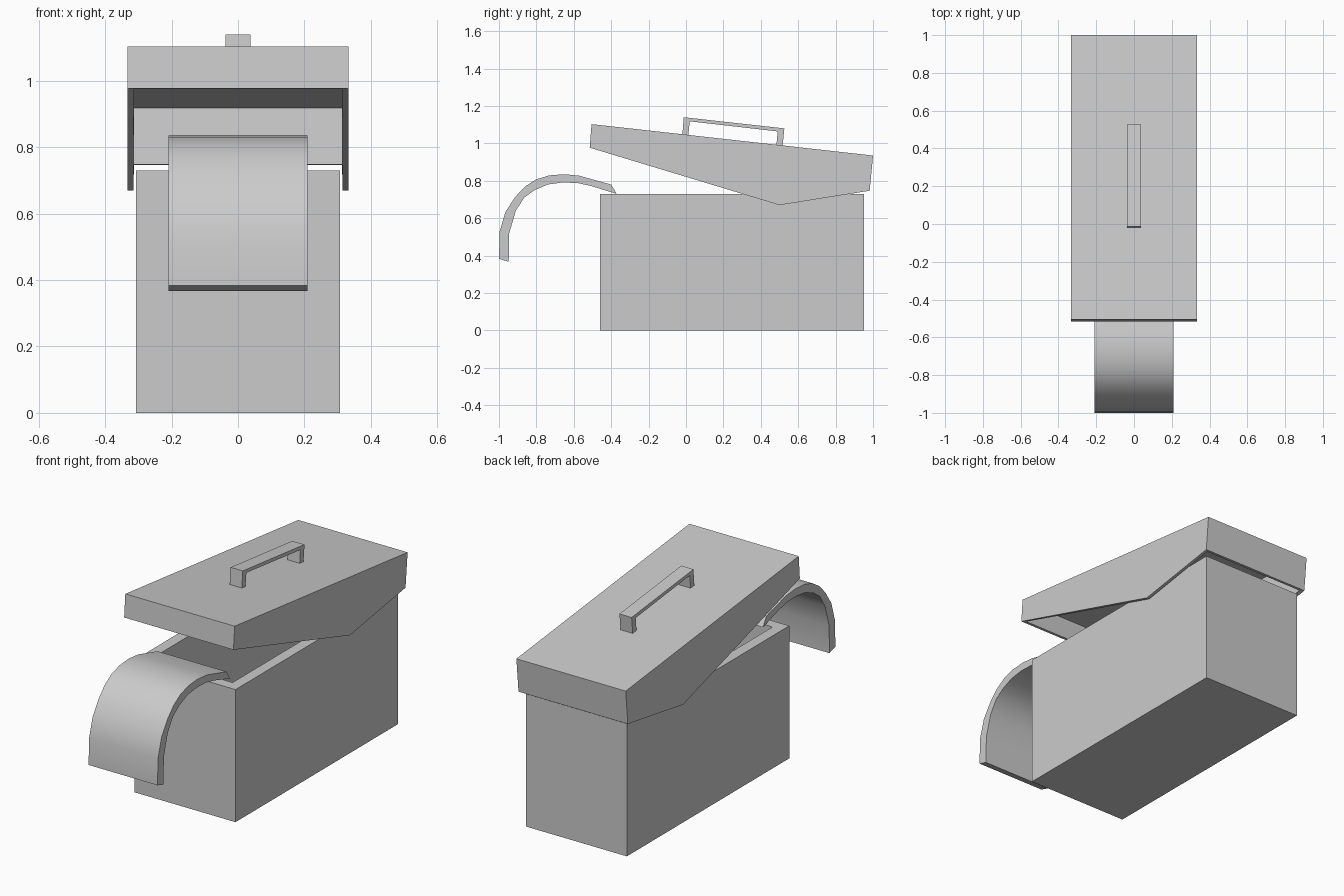
import bpy, bmesh

if "Cube" in bpy.data.objects:
    bpy.data.objects.remove(bpy.data.objects["Cube"])


def prism(name, profile, half_width, open_edges=(), smooth=False):
    """Extrude a (y, z) profile across x; open_edges lists profile edges left without a face."""
    n = len(profile)
    bm = bmesh.new()
    left = [bm.verts.new((-half_width, y, z)) for y, z in profile]
    right = [bm.verts.new((half_width, y, z)) for y, z in profile]
    bm.faces.new(left)
    bm.faces.new(right[::-1])
    walls = []
    for i in range(n):
        j = (i + 1) % n
        walls.append(bm.faces.new((left[j], left[i], right[i], right[j])))
    bmesh.ops.recalc_face_normals(bm, faces=bm.faces[:])
    if open_edges:
        bmesh.ops.delete(bm, geom=[walls[i] for i in open_edges], context='FACES_ONLY')
    mesh = bpy.data.meshes.new(name)
    bm.to_mesh(mesh)
    bm.free()
    obj = bpy.data.objects.new(name, mesh)
    bpy.context.collection.objects.link(obj)
    if smooth:
        bpy.ops.object.select_all(action='DESELECT')
        obj.select_set(True)
        bpy.context.view_layer.objects.active = obj
        bpy.ops.object.shade_smooth_by_angle(angle=0.6)
    return obj


def hollow(obj, thickness):
    mod = obj.modifiers.new("wall", 'SOLIDIFY')
    mod.thickness = thickness
    mod.offset = -1
    mod.use_even_offset = True


# open-topped bin
bin_box = prism("bin_body", [(-0.46, 0), (0.953, 0), (0.953, 0.73), (-0.46, 0.73)],
                0.307, open_edges=[2])
hollow(bin_box, 0.06)

# tilted lid with deep, angled side skirts
lid = prism("lid", [(-0.505, 1.103), (1.0, 0.935), (0.982, 0.747), (0.50, 0.67), (-0.515, 0.977)],
            0.333, open_edges=[2, 3])
hollow(lid, 0.018)

# lid handle
prism("lid_handle", [(-0.02, 1.04), (-0.012, 1.14), (0.526, 1.08), (0.516, 0.98),
                     (0.483, 0.985), (0.49, 1.064), (0.02, 1.118), (0.012, 1.04)], 0.037)

# curved tongue hanging over the front
outer = [(-1.0, 0.383), (-0.996, 0.53), (-0.965, 0.635), (-0.912, 0.715), (-0.86, 0.77),
         (-0.80, 0.808), (-0.73, 0.829), (-0.65, 0.835), (-0.57, 0.827), (-0.40, 0.78)]
inner = [(-0.37, 0.73), (-0.51, 0.773), (-0.58, 0.788), (-0.66, 0.791), (-0.74, 0.78),
         (-0.81, 0.75), (-0.865, 0.71), (-0.91, 0.64), (-0.945, 0.52), (-0.948, 0.367)]
prism("tongue", outer + inner, 0.21, smooth=True)
